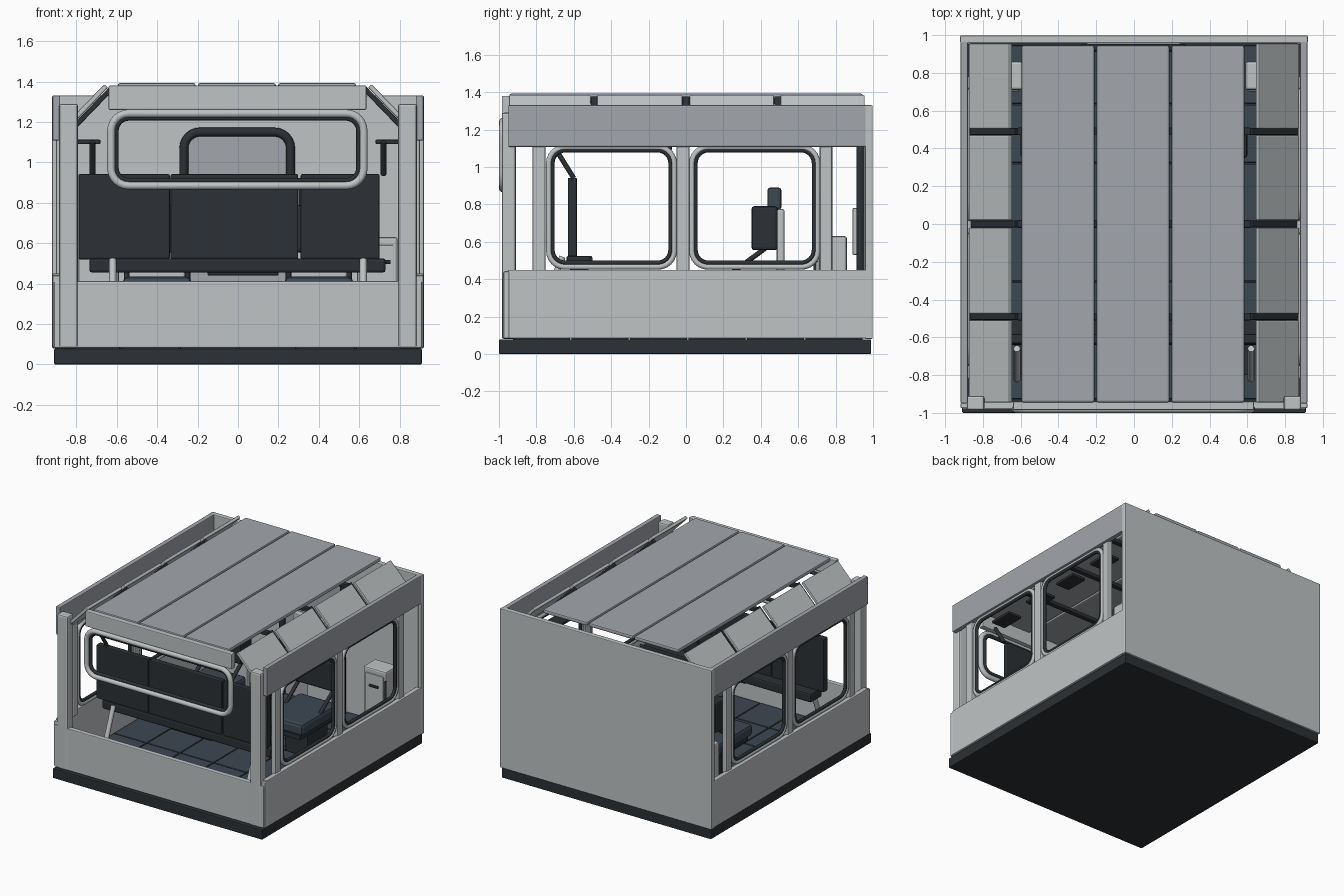
import bpy, bmesh, math
from mathutils import Vector, Matrix

if "Cube" in bpy.data.objects:
    bpy.data.objects.remove(bpy.data.objects["Cube"])


def material(name, rgb):
    m = bpy.data.materials.new(name)
    m.diffuse_color = (*rgb, 1)
    m.use_nodes = True
    m.node_tree.nodes["Principled BSDF"].inputs["Base Color"].default_value = m.diffuse_color
    return m


LIGHT = material("light_grey", (0.52, 0.55, 0.56))
ROOF = material("roof_grey", (0.36, 0.38, 0.41))
DARK = material("charcoal", (0.025, 0.03, 0.035))
BLUE = material("blue_grey", (0.045, 0.065, 0.085))


def link(name, mesh, mat):
    ob = bpy.data.objects.new(name, mesh)
    bpy.context.collection.objects.link(ob)
    mesh.materials.clear()
    mesh.materials.append(mat)
    return ob


def box(name, x, y, z, mat=LIGHT, bevel=0.006, rot=None):
    """Bevelled box from ranges, optionally turned (angle, axis) about its centre."""
    size = [r[1] - r[0] for r in (x, y, z)]
    bm = bmesh.new()
    bmesh.ops.create_cube(bm, size=1)
    bmesh.ops.scale(bm, vec=size, verts=bm.verts)
    b = min(bevel, min(size) * 0.4)
    if b > 0:
        bmesh.ops.bevel(bm, geom=bm.edges[:], offset=b, segments=2, profile=0.5, affect='EDGES')
    me = bpy.data.meshes.new(name)
    bm.to_mesh(me)
    bm.free()
    ob = link(name, me, mat)
    c = Vector([(r[0] + r[1]) / 2 for r in (x, y, z)])
    ob.matrix_world = Matrix.Translation(c) @ (Matrix.Rotation(rot[0], 4, rot[1]) if rot else Matrix())
    return ob


def tube(name, pts, radius, mat=LIGHT, closed=False):
    """Round tube along a point path."""
    cu = bpy.data.curves.new(name, 'CURVE')
    cu.dimensions = '3D'
    cu.bevel_depth = radius
    cu.bevel_resolution = 3
    cu.use_fill_caps = True
    sp = cu.splines.new('POLY')
    sp.points.add(len(pts) - 1)
    for p, q in zip(sp.points, pts):
        p.co = (*q, 1)
    sp.use_cyclic_u = closed
    tmp = bpy.data.objects.new(name + "_path", cu)
    bpy.context.collection.objects.link(tmp)
    me = bpy.data.meshes.new_from_object(tmp.evaluated_get(bpy.context.evaluated_depsgraph_get()))
    bpy.data.objects.remove(tmp)
    me.polygons.foreach_set("use_smooth", [len(p.vertices) == 4 for p in me.polygons])
    return link(name, me, mat)


def rounded(u0, u1, v0, v1, r, n=6):
    """Rounded rectangle outline in 2D."""
    out = []
    for i, (u, v) in enumerate([(u1 - r, v1 - r), (u0 + r, v1 - r), (u0 + r, v0 + r), (u1 - r, v0 + r)]):
        for k in range(n + 1):
            a = math.pi / 2 * (i + k / n)
            out.append((u + r * math.cos(a), v + r * math.sin(a)))
    return out


# Base, tiled floor
box("base_slab", (-0.91, 0.91), (-1, 0.99), (0, 0.078), DARK)
for i in range(6):
    for j in range(6):
        x, y = -0.87 + i * 0.29, -0.93 + j * 0.313
        box("floor_tile", (x + 0.004, x + 0.286), (y + 0.004, y + 0.309), (0.076, 0.1), BLUE, 0.004)

# Front and back shell
box("front_lower_panel", (-0.91, 0.91), (-0.98, -0.94), (0.083, 0.412))
box("back_wall", (-0.92, 0.92), (0.957, 0.998), (0.08, 1.33))
box("front_header", (-0.64, 0.635), (-0.985, -0.94), (1.26, 1.38))
for i in range(3):
    x = -0.595 + i * 0.397
    box("roof_panel", (x, x + 0.385), (-0.945, 0.945), (1.362, 1.392), ROOF, 0.01)
for y in (-0.49, 0, 0.49):
    box("roof_rib", (-0.62, 0.62), (y - 0.02, y + 0.02), (1.335, 1.364), DARK)

# Front window frame and gasket
tube("windscreen_frame", [(x, -0.98, z) for x, z in rounded(-0.628, 0.622, 0.885, 1.242, 0.085)], 0.02, LIGHT, True)
tube("windscreen_gasket", [(x, -0.968, z) for x, z in rounded(-0.604, 0.598, 0.909, 1.22, 0.065)], 0.014, DARK, True)

for s in (-1, 1):
    def X(a, b):
        return tuple(sorted((s * a, s * b)))

    # Side shell
    box("side_lower_panel", X(0.88, 0.918), (-0.95, 0.985), (0.083, 0.45))
    box("side_upper_beam", X(0.88, 0.918), (-0.95, 0.995), (1.108, 1.33), ROOF)
    box("front_corner_post", X(0.792, 0.885), (-0.985, -0.91), (0.08, 1.29), LIGHT, 0.012)
    box("front_corner_foot", X(0.88, 0.918), (-0.975, -0.945), (0.083, 0.44))
    for a, b in ((-0.82, -0.75), (-0.052, 0.02), (0.715, 0.782), (0.95, 0.98)):
        box("side_post", X(0.86, 0.9), (a, b), (0.42, 1.14), LIGHT, 0.01)

    # Side windows
    for a, b in ((-0.745, -0.052), (0.02, 0.715)):
        tube("side_window_frame", [(s * 0.885, y, z) for y, z in
             rounded(a + 0.012, b - 0.012, 0.466, 1.105, 0.085)], 0.016, LIGHT, True)
        tube("side_window_gasket", [(s * 0.885, y, z) for y, z in
             rounded(a + 0.03, b - 0.03, 0.487, 1.09, 0.07)], 0.013, DARK, True)

    # Sloping roof edge panels with dark straps and front gusset
    tilt = (s * math.radians(46), 'Y')
    for a, b in ((-0.945, -0.51), (-0.475, -0.02), (0.02, 0.47), (0.505, 0.955)):
        box("sloping_roof_panel", (s * 0.76 - 0.155, s * 0.76 + 0.155), (a, b), (1.255, 1.279),
            LIGHT, 0.006, tilt)
    for y in (-0.49, 0, 0.49):
        box("sloping_strap", (s * 0.74 - 0.17, s * 0.74 + 0.17), (y - 0.018, y + 0.018), (1.235, 1.26),
            DARK, 0.004, tilt)
    for y in (-0.55, -0.17, 0.17, 0.55):
        box("ceiling_lamp", X(0.68, 0.8), (y - 0.095, y + 0.095), (1.09, 1.112), DARK)

    # Dashboard struts and supports
    tube("dashboard_strut", [(s * 0.72, -0.6, 0.94), (s * 0.72, -0.7, 1.1)], 0.014, DARK)
    tube("dashboard_leg", [(s * 0.62, -0.66, 0.52), (s * 0.62, -0.82, 0.1)], 0.018)
    box("pedal_plate", X(0.57, 0.63), (-0.8, -0.58), (0.1, 0.13), DARK)

    # Crew seat
    c = 0.4
    box("seat_pedestal", X(c - 0.1, c + 0.1), (0.15, 0.4), (0.1, 0.3), DARK)
    box("seat_rail", X(c - 0.14, c + 0.14), (0.0, 0.45), (0.3, 0.34), DARK)
    box("seat_cushion", X(c - 0.17, c + 0.17), (-0.02, 0.44), (0.34, 0.435), BLUE, 0.025)
    box("seat_backrest", X(c - 0.18, c + 0.2), (0.35, 0.49), (0.555, 0.79), DARK, 0.015)
    box("seat_headrest", X(c - 0.1, c + 0.1), (0.435, 0.51), (0.77, 0.89), BLUE, 0.015)
    box("seat_back_shell", X(c - 0.14, c + 0.14), (0.485, 0.527), (0.3, 0.775), LIGHT, 0.012)
    for dx in (-0.15, 0.15):
        tube("seat_brace", [(s * (c + dx), 0.43, 0.57), (s * (c + dx), 0.2, 0.4)], 0.014, DARK)

    # Rear equipment cabinet
    box("rear_cabinet", X(0.59, 0.79), (0.71, 0.86), (0.1, 0.63), LIGHT, 0.012)
    box("cabinet_door", X(0.61, 0.77), (0.702, 0.715), (0.2, 0.59), LIGHT, 0.004)
    box("cabinet_handle", X(0.65, 0.73), (0.69, 0.705), (0.49, 0.51), DARK)
    tube("cabinet_lever", [(s * 0.8, 0.69, 0.4), (s * 0.8, 0.69, 0.57)], 0.008, DARK)

# Dashboard: three upright panels on a console shelf
for a, b in ((-0.79, -0.337), (-0.333, 0.298), (0.31, 0.70)):
    box("dashboard_panel", (a, b), (-0.632, -0.582), (0.52, 0.942), DARK, 0.008)
box("dashboard_shelf", (-0.735, 0.73), (-0.64, -0.5), (0.455, 0.525), DARK, 0.012)
box("dashboard_underside", (-0.15, 0.2), (-0.62, -0.52), (0.44, 0.46), DARK)
tube("dashboard_lever", [(0.7, -0.51, 0.507), (0.755, -0.51, 0.507)], 0.01, DARK)

# Rear doorway frame, door and notice panel
arch = [(-0.268, 0.1)] + [p for p in reversed(rounded(-0.268, 0.26, 0.1, 1.15, 0.08)[:14])][:14] + [(0.26, 0.1)]
tube("rear_door_frame", [(x, 0.932, z) for x, z in arch], 0.022, DARK)
box("rear_door", (-0.25, 0.245), (0.94, 0.96), (0.1, 1.13), ROOF)
box("rear_door_panel", (-0.15, 0.15), (0.89, 0.945), (0.53, 0.78), LIGHT)
